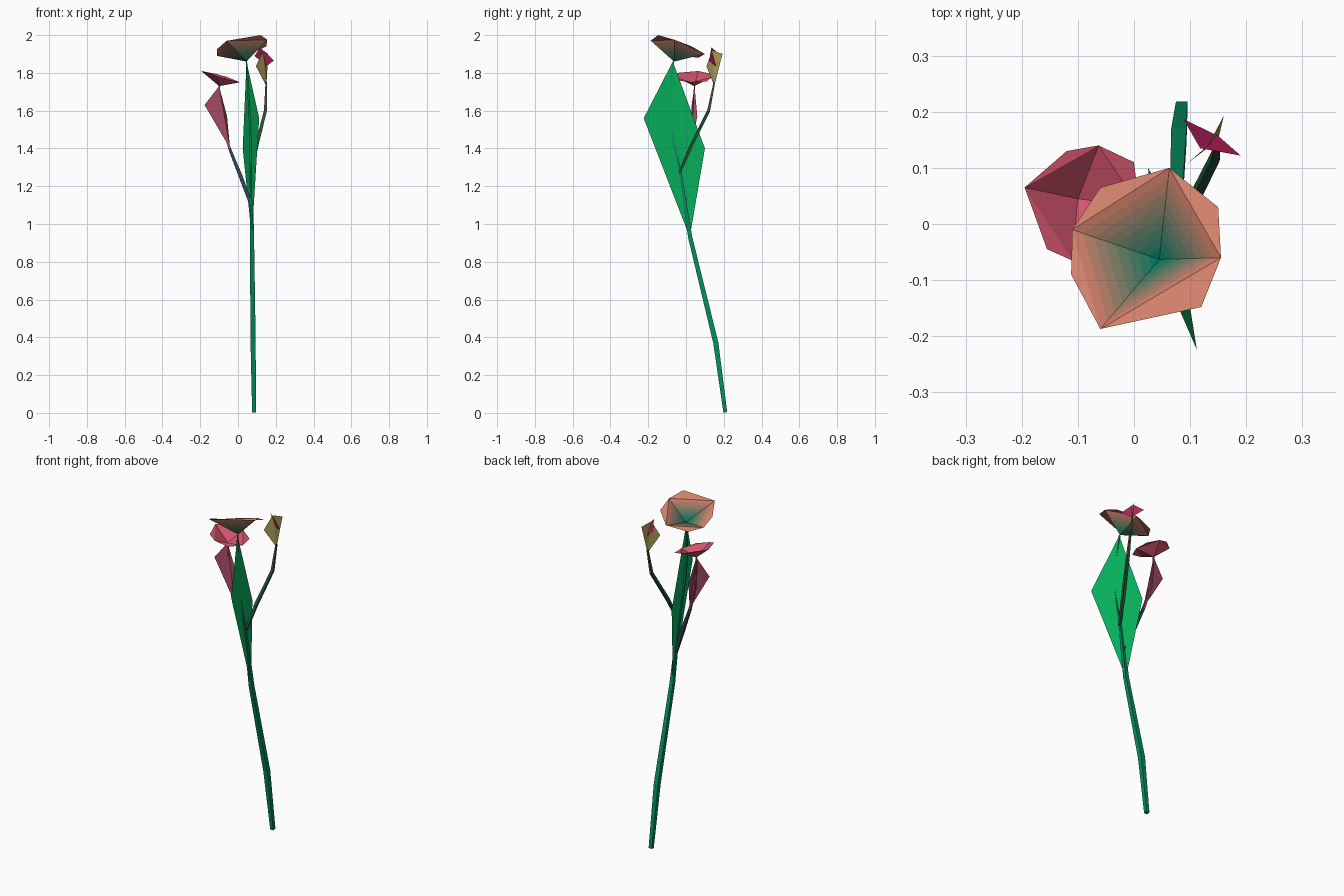
import bpy
from mathutils import Vector, Matrix
from math import cos, sin, pi

if "Cube" in bpy.data.objects:
    bpy.data.objects.remove(bpy.data.objects["Cube"])


def mat(name, r, g, b):
    m = bpy.data.materials.new(name)
    m.diffuse_color = [(c / 255) ** 2.2 for c in (r, g, b)] + [1]
    m.use_nodes = True
    m.node_tree.nodes["Principled BSDF"].inputs["Base Color"].default_value = m.diffuse_color
    return m


def make(name, verts, faces, mats, slots=None):
    me = bpy.data.meshes.new(name)
    me.from_pydata([tuple(v) for v in verts], [], faces)
    for m in mats:
        me.materials.append(m)
    if slots:
        for p, s in zip(me.polygons, slots):
            p.material_index = s
    ob = bpy.data.objects.new(name, me)
    bpy.context.collection.objects.link(ob)
    return ob


def tube(name, path, mats, sides=4):
    """Tapered faceted stem; path rows are x, y, z, radius."""
    verts, faces, slots = [], [], []
    pts = [Vector(p[:3]) for p in path]
    n = len(pts)
    for i, p in enumerate(pts):
        d = (pts[min(i + 1, n - 1)] - pts[max(i - 1, 0)]).normalized()
        q = Vector((0, 0, 1)).rotation_difference(d)
        for k in range(sides):
            a = 2 * pi * k / sides + pi / 4
            r = path[i][3] * 1.2
            verts.append(p + q @ Vector((r * cos(a), r * sin(a), 0)))
    for i in range(n - 1):
        for k in range(sides):
            l = (k + 1) % sides
            a = i * sides
            faces.append((a + k, a + l, a + sides + l, a + sides + k))
            slots.append(min(i, len(mats) - 1))
    faces += [tuple(reversed(range(sides))), tuple(range((n - 1) * sides, n * sides))]
    slots += [0, len(mats) - 1]
    return make(name, verts, faces, mats, slots)


def leaf(name, bottom, side_a, top, side_b, m):
    """Diamond blade folded along its bottom-top line."""
    return make(name, [bottom, side_a, top, side_b], [(0, 1, 2), (0, 2, 3)], [m])


def flower(name, centre, rim, mats):
    """Shallow cup: 4 main facets to even rim points, 4 corner facets between.
    Several materials blend from the centre outwards."""
    c = Vector(centre)
    rim = [Vector(p) for p in rim]
    main = rim[::2]
    rings = len(mats)
    verts, faces, slots = [c], [], []
    for j in range(1, rings + 1):
        verts += [c.lerp(p, j / rings) for p in main]
    for k in range(4):
        l = (k + 1) % 4
        faces.append((0, 1 + k, 1 + l))
        slots.append(0)
        for j in range(1, rings):
            a, b = 1 + (j - 1) * 4, 1 + j * 4
            faces.append((a + k, b + k, b + l, a + l))
            slots.append(j)
        verts.append(rim[2 * k + 1])
        b = 1 + (rings - 1) * 4
        faces.append((b + k, len(verts) - 1, b + l))
        slots.append(rings - 1)
    return make(name, verts, faces, mats, slots)


green = mat("leaf_green", 16, 180, 95)
stem_green = mat("stem_green", 14, 140, 95)
blue = mat("branch_blue", 50, 72, 90)
mauve = mat("mauve", 160, 75, 100)
pink = mat("pink", 210, 85, 108)
olive = mat("olive", 165, 150, 85)
magenta = mat("magenta", 190, 40, 98)
dark = mat("branch_green", 40, 85, 60)
dark2 = mat("branch_olive", 80, 75, 60)

# Petal blend from green heart to salmon rim
N = 8
blend = []
for i in range(N):
    t = i / (N - 1)
    blend.append(mat(f"petal_{i}", *(a + (b - a) * t for a, b in
                                     zip((15, 120, 98), (208, 128, 106)))))

# Main stem
tube("main_stem", [
    (0.085, 0.208, 0.003, 0.012), (0.08, 0.158, 0.37, 0.016),
    (0.074, 0.022, 0.93, 0.013), (0.07, -0.03, 1.27, 0.008),
    (0.064, -0.08, 1.5, 0.006), (0.056, -0.092, 1.66, 0.005),
    (0.045, -0.066, 1.86, 0.004)], [stem_green])

# Large green leaf
leaf("large_leaf", (0.073, 0.02, 0.93), (0.025, 0.10, 1.40),
     (0.045, -0.07, 1.86), (0.112, -0.224, 1.56), green)

# Large top flower, rim counter-clockwise
flower("large_flower", (0.045, -0.063, 1.86), [
    (-0.11, -0.01, 1.89), (-0.112, -0.09, 1.925), (-0.06, -0.187, 1.97),
    (0.12, -0.148, 2.0), (0.155, -0.06, 1.975), (0.15, 0.03, 1.94),
    (0.063, 0.10, 1.90), (-0.06, 0.065, 1.88)], blend)

# Left branch with mauve leaf and pink flower
tube("left_branch", [
    (0.07, -0.005, 1.10, 0.010), (0.015, 0.01, 1.25, 0.012),
    (-0.045, 0.025, 1.40, 0.008), (-0.09, 0.04, 1.55, 0.005),
    (-0.10, 0.045, 1.73, 0.004)], [blue, blue, mauve])
leaf("mauve_leaf", (-0.042, 0.025, 1.40), (-0.058, 0.06, 1.57),
     (-0.10, 0.045, 1.73), (-0.177, 0.03, 1.63), mauve)
flower("pink_flower", (-0.10, 0.045, 1.73), [
    (-0.195, 0.065, 1.81), (-0.155, -0.045, 1.80), (-0.11, -0.065, 1.782),
    (-0.03, -0.05, 1.76), (0.01, 0.03, 1.75), (0.0, 0.11, 1.755),
    (-0.063, 0.14, 1.78), (-0.12, 0.13, 1.795)], [pink])

# Right branch with bud
tube("right_branch", [
    (0.072, -0.035, 1.27, 0.007), (0.10, 0.03, 1.42, 0.010),
    (0.145, 0.12, 1.60, 0.009), (0.15, 0.15, 1.75, 0.005)], [dark, dark, dark2])
leaf("bud_leaf", (0.15, 0.15, 1.73), (0.16, 0.193, 1.90),
     (0.132, 0.14, 1.92), (0.095, 0.108, 1.835), olive)
leaf("bud_petal", (0.15, 0.157, 1.835), (0.19, 0.122, 1.865),
     (0.118, 0.135, 1.935), (0.088, 0.187, 1.89), magenta)
